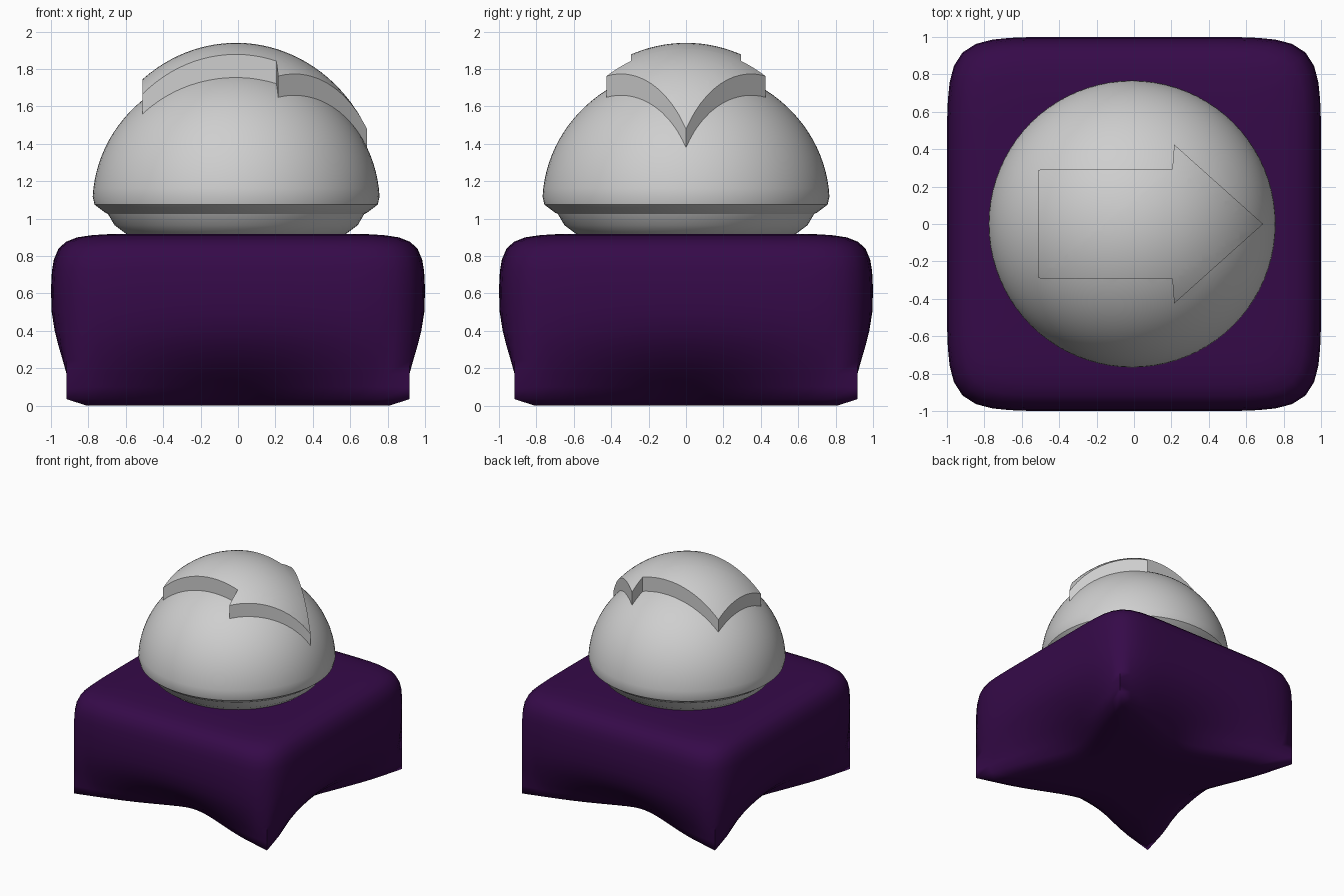
import bpy, bmesh, math

if "Cube" in bpy.data.objects:
    bpy.data.objects.remove(bpy.data.objects["Cube"])


def material(name, rgb):
    m = bpy.data.materials.new(name)
    m.diffuse_color = (*rgb, 1)
    m.use_nodes = True
    m.node_tree.nodes["Principled BSDF"].inputs["Base Color"].default_value = m.diffuse_color
    return m


purple = material("dark purple", (0.036, 0.003, 0.066))
grey = material("light grey", (0.62, 0.62, 0.62))


def smooth(ob, angle):
    bpy.ops.object.select_all(action='DESELECT')
    ob.select_set(True)
    bpy.context.view_layer.objects.active = ob
    bpy.ops.object.shade_smooth_by_angle(angle=math.radians(angle))


def finish(bm, name, mat, angle):
    bmesh.ops.recalc_face_normals(bm, faces=bm.faces)
    me = bpy.data.meshes.new(name)
    bm.to_mesh(me)
    bm.free()
    ob = bpy.data.objects.new(name, me)
    bpy.context.collection.objects.link(ob)
    me.materials.append(mat)
    smooth(ob, angle)
    return ob


def loft(rings, name, mat, angle):
    """Skin closed rings of points from bottom to top and cap both ends."""
    bm = bmesh.new()
    loops = [[bm.verts.new(p) for p in ring] for ring in rings]
    n = len(loops[0])
    for a, b in zip(loops, loops[1:]):
        for i in range(n):
            j = (i + 1) % n
            bm.faces.new((a[i], a[j], b[j], b[i]))
    bm.faces.new(loops[0][::-1])
    bm.faces.new(loops[-1])
    return finish(bm, name, mat, angle)


# Base: soft square block whose sides scoop in towards a four-pointed foot
def base_ring(z, corner, middle, n=96, power=8):
    ring = []
    for i in range(n):
        t = 2 * math.pi * i / n
        c, s = math.cos(t), math.sin(t)
        w = abs(math.cos(2 * t)) ** 0.7
        h = corner + (middle - corner) * w
        r = h / (abs(c) ** power + abs(s) ** power) ** (1 / power)
        ring.append((r * c, r * s, z))
    return ring


# height, half width towards the corners, half width at mid side
base_profile = [(0, 0.02, 0.02), (0, 0.5, 0.35), (0, 0.88, 0.55), (0.035, 1, 0.62),
                (0.1, 1, 0.71), (0.17, 1, 0.80), (0.24, 1, 0.87), (0.32, 1, 0.93),
                (0.4, 1, 0.97), (0.5, 1, 0.995), (0.62, 1, 1), (0.72, 0.995, 0.995),
                (0.78, 0.985, 0.985), (0.84, 0.96, 0.96), (0.876, 0.92, 0.92),
                (0.9, 0.86, 0.86), (0.912, 0.78, 0.78), (0.918, 0.68, 0.68), (0.92, 0.3, 0.3)]
loft([base_ring(*p) for p in base_profile], "base", purple, 75)

# Dome button: rounded neck, bevelled rim, flattened half sphere
CX, CZ, R = -0.01, 1.08, 0.768
dome_profile = [(0.57, 0.91), (0.59, 0.92), (0.65, 0.965), (0.685, 1.025), (0.7, 1.032),
                (0.757, 1.075)]
dome_profile += [(R * math.cos(a), CZ + 0.73 * math.sin(a))
                 for a in (math.radians(3 + 85 * k / 24) for k in range(25))]
dome = loft([[(CX + r * math.cos(2 * math.pi * i / 80), r * math.sin(2 * math.pi * i / 80), z)
              for i in range(80)] for r, z in dome_profile], "dome_with_arrow", grey, 30)

# Raised arrow pointing to +x, its top following the dome
half = [(-0.51, 0.29), (0.205, 0.295), (0.215, 0.425), (0.69, 0)]
outline = half + [(x, -y) for x, y in half[2::-1]]
bm = bmesh.new()
bm.faces.new([bm.verts.new((x, y, 0)) for x, y in outline])
bmesh.ops.triangulate(bm, faces=bm.faces[:])
for axis in range(2):
    for k in range(-15, 18):
        co, no = [0, 0, 0], [0, 0, 0]
        co[axis], no[axis] = k * 0.04 + 0.003, 1
        bmesh.ops.bisect_plane(bm, geom=bm.verts[:] + bm.edges[:] + bm.faces[:],
                               plane_co=co, plane_no=no)
for v in bm.verts:
    q = ((v.co.x - CX) ** 2 + v.co.y ** 2) / 0.79 ** 2
    v.co.z = CZ + 0.86 * math.sqrt(max(0, 1 - q))
new = bmesh.ops.extrude_face_region(bm, geom=bm.faces[:])
for v in new["geom"]:
    if isinstance(v, bmesh.types.BMVert):
        v.co.z -= 0.22
arrow = finish(bm, "arrow", grey, 35)

# Merge the arrow into the dome so that nothing is left inside
union = dome.modifiers.new("union", 'BOOLEAN')
union.operation, union.solver, union.object = 'UNION', 'EXACT', arrow
bpy.context.view_layer.objects.active = dome
bpy.ops.object.modifier_apply(modifier=union.name)
bpy.data.objects.remove(arrow)
smooth(dome, 32)
